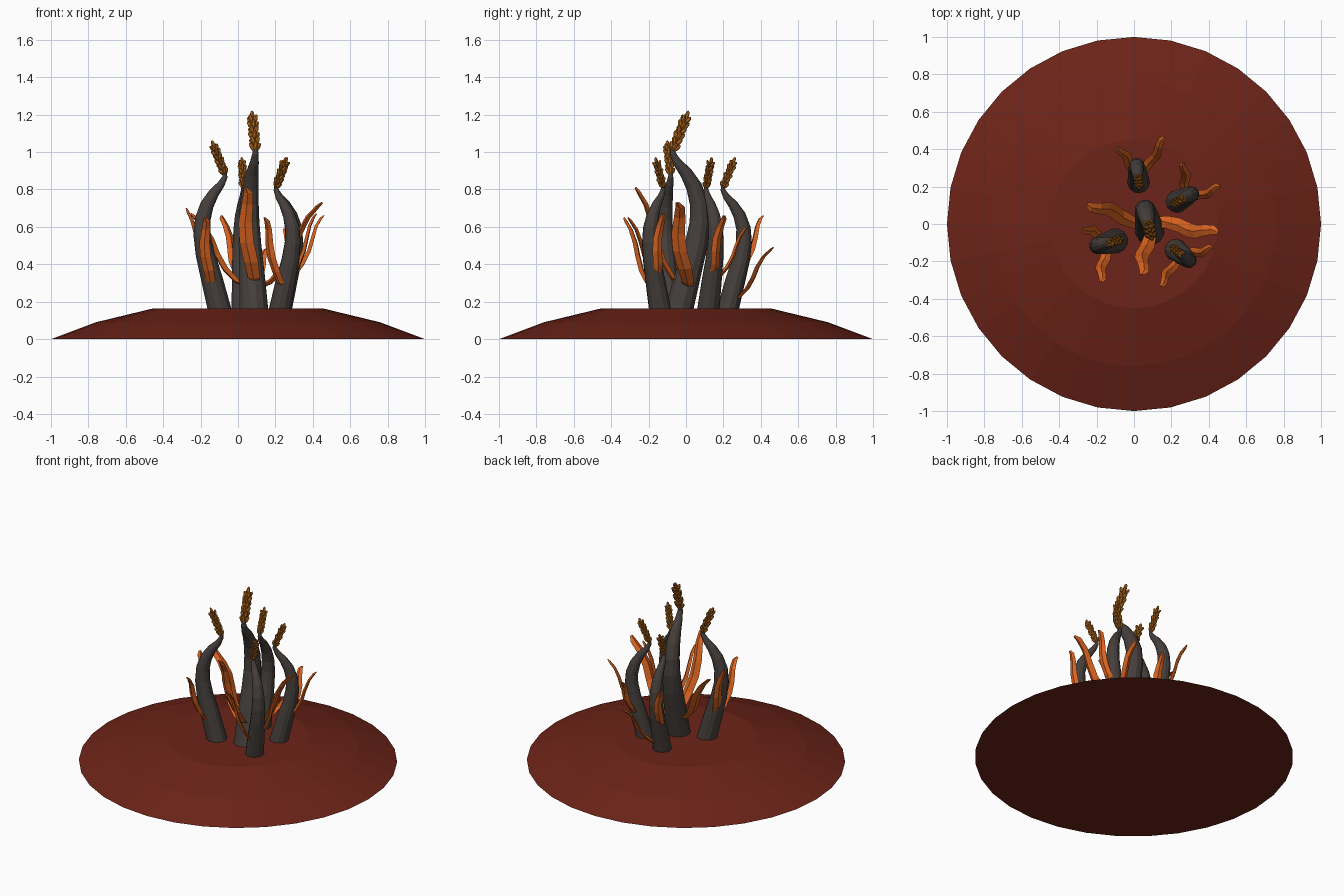
import bpy, bmesh
from math import cos, sin, pi, radians
from mathutils import Vector, Matrix

if "Cube" in bpy.data.objects:
    bpy.data.objects.remove(bpy.data.objects["Cube"])

Z = Vector((0, 0, 1))
GROUND = 0.165


def material(name, rgb):
    m = bpy.data.materials.new(name)
    m.diffuse_color = (*rgb, 1)
    m.use_nodes = True
    m.node_tree.nodes["Principled BSDF"].inputs["Base Color"].default_value = m.diffuse_color
    return m


SOIL = material("red_soil", (0.15, 0.017, 0.009))
BARK = material("dark_stalk", (0.06, 0.05, 0.045))
LEAF = material("orange_leaf", (0.72, 0.13, 0.015))
GRAIN = material("amber_grain", (0.48, 0.15, 0.012))


def add_object(name, bm, mat):
    bmesh.ops.recalc_face_normals(bm, faces=bm.faces)
    mesh = bpy.data.meshes.new(name)
    bm.to_mesh(mesh)
    bm.free()
    mesh.materials.append(mat)
    obj = bpy.data.objects.new(name, mesh)
    bpy.context.collection.objects.link(obj)
    return obj


def loft(name, rings, mat):
    """Skin a list of closed rings and cap both ends."""
    bm = bmesh.new()
    loops = [[bm.verts.new(p) for p in ring] for ring in rings]
    n = len(loops[0])
    for a, b in zip(loops, loops[1:]):
        for i in range(n):
            j = (i + 1) % n
            bm.faces.new((a[i], a[j], b[j], b[i]))
    bm.faces.new(loops[0])
    bm.faces.new(loops[-1])
    return add_object(name, bm, mat)


def tangents(path):
    last = len(path) - 1
    return [(path[min(i + 1, last)] - path[max(i - 1, 0)]).normalized()
            for i in range(last + 1)]


# Stalk side profile: outward offset, height, radius
STALK = [(-.01, -.03, .08), (0, 0, .078), (.05, .19, .07), (.092, .34, .062),
         (.112, .46, .056), (.108, .56, .051), (.08, .65, .044), (.035, .725, .034),
         (-.012, .78, .024), (-.036, .825, .017), (-.038, .86, .013), (.035, 1.02, .006)]
HEAD_BASE, HEAD_TIP = (-.038, .84), (.05, 1.055)


def stalk(name, base, angle, s):
    d = Vector((cos(angle), sin(angle), 0))
    side = Z.cross(d)
    path = [base + (d * u + Z * h) * s for u, h, r in STALK]
    rings = []
    for p, t, (u, h, r) in zip(path, tangents(path), STALK):
        if h <= 0:
            t = Z
        other = side.cross(t)
        rings.append([p + (side * cos(k * pi / 6) + other * sin(k * pi / 6)) * r * s
                      for k in range(12)])
    loft(name, rings, BARK)


def seed_head(name, base, angle, s):
    d = Vector((cos(angle), sin(angle), 0))
    side = Z.cross(d)
    a = base + (d * HEAD_BASE[0] + Z * HEAD_BASE[1]) * s
    b = base + (d * HEAD_TIP[0] + Z * HEAD_TIP[1]) * s
    axis = (b - a).normalized()
    other = side.cross(axis)
    bm = bmesh.new()

    def grain(centre, direction):
        rot = direction.to_track_quat('Z', 'Y').to_matrix().to_4x4()
        size = Matrix.Diagonal((.0125 * s, .0125 * s, .028 * s, 1))
        bmesh.ops.create_uvsphere(bm, u_segments=6, v_segments=4, radius=1,
                                  matrix=Matrix.Translation(centre) @ rot @ size)

    for tier in range(6):
        for k in range(4):
            q = k * pi / 2 + (tier % 2) * pi / 4
            radial = side * cos(q) + other * sin(q)
            grain(a.lerp(b, .1 + tier * .135) + radial * .016 * s,
                  axis * .88 + radial * .47)
    grain(b - axis * .026 * s, axis)
    add_object(name, bm, GRAIN)


# Leaf curve: fraction outward, fraction upward, relative width
BLADE = [(0, 0, .7), (.2, .08, .85), (.4, .24, 1), (.56, .44, 1),
         (.66, .64, .95), (.78, .83, .8), (.92, .95, .65), (1, 1, .3)]


def leaf(name, root, tip, width):
    root, tip = Vector(root), Vector(tip)
    out = Vector((tip.x - root.x, tip.y - root.y, 0))
    w = Z.cross(out).normalized()
    path = [root + out * f + Z * (tip.z - root.z) * g for f, g, k in BLADE]
    rings = []
    for i, (p, t) in enumerate(zip(path, tangents(path))):
        half = width / 2 * BLADE[i][2]
        n = t.cross(w).normalized() * half * .42
        p = p + w * width * .18 * sin(i * 1.3)
        rings.append([p + w * half, p + n, p - w * half, p - n])
    loft(name, rings, LEAF)


# Mound
profile = [(1, 0), (.76, .09), (.45, GROUND)]
loft("mound", [[Vector((r * cos(i * pi / 16), r * sin(i * pi / 16), z)) for i in range(32)]
               for r, z in profile], SOIL)

# Plants: base position, lean angle, scale, leaf width, (leaf root, leaf tip) pairs
PLANTS = [
    ((.085, -.035), 103, 1, .078, [((.06, .0, .28), (-.25, .11, .67)),
                                   ((.10, .01, .27), (.45, -.05, .73)),
                                   ((.08, -.02, .29), (.037, -.27, .81))]),
    ((-.10, -.09), 195, .85, .058, [((-.14, -.08, .32), (-.275, -.02, .70)),
                                    ((-.15, -.11, .28), (-.18, -.31, .65))]),
    ((.025, .225), 97, .765, .052, [((.03, .23, .2), (.165, .465, .49)),
                                    ((.015, .27, .34), (-.085, .415, .66))]),
    ((.23, .12), 27, .765, .052, [((.28, .15, .32), (.265, .33, .6)),
                                  ((.27, .12, .32), (.46, .2, .66))]),
    ((.225, -.14), -38, .765, .052, [((.26, -.17, .31), (.42, -.13, .67)),
                                     ((.24, -.17, .27), (.14, -.33, .65))]),
]
for n, ((x, y), deg, s, width, leaves) in enumerate(PLANTS, 1):
    base = Vector((x, y, GROUND))
    stalk(f"stalk_{n}", base, radians(deg), s)
    seed_head(f"seed_head_{n}", base, radians(deg), s)
    for m, (root, tip) in enumerate(leaves, 1):
        leaf(f"leaf_{n}_{m}", root, tip, width)
